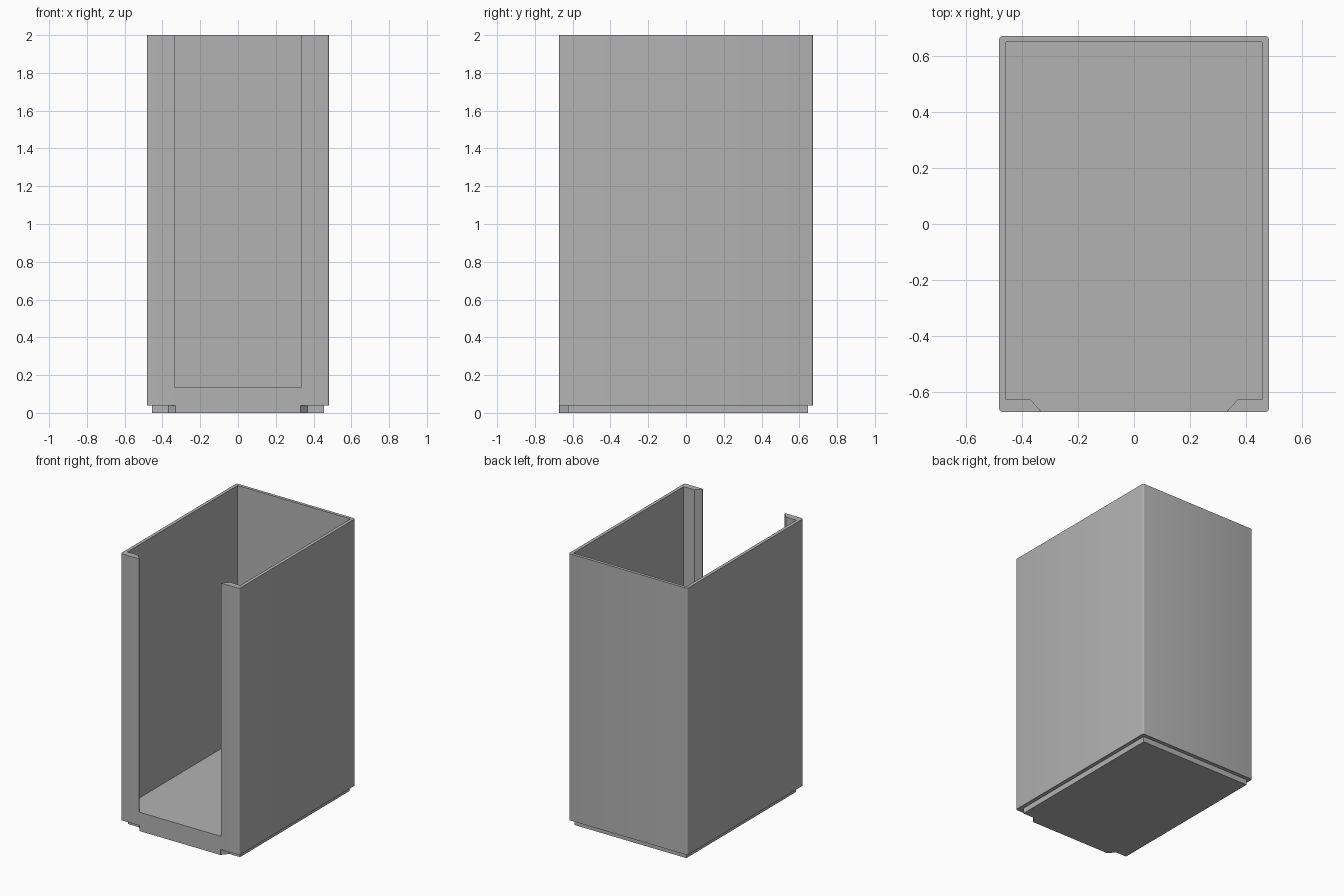
import bpy, bmesh, math

if "Cube" in bpy.data.objects:
    bpy.data.objects.remove(bpy.data.objects["Cube"])

HX, HY, R = 0.483, 0.673, 0.012   # half width, half depth, corner radius

grey = bpy.data.materials.new("plain grey")
grey.diffuse_color = (0.45, 0.45, 0.45, 1)
grey.use_nodes = True
grey.node_tree.nodes["Principled BSDF"].inputs["Base Color"].default_value = grey.diffuse_color


def prism(name, outline, z0, z1):
    """Extrude a flat outline from z0 up to z1."""
    bm = bmesh.new()
    base = bm.faces.new([bm.verts.new((x, y, z0)) for x, y in outline])
    top = bmesh.ops.extrude_face_region(bm, geom=[base])["geom"]
    bmesh.ops.translate(bm, vec=(0, 0, z1 - z0),
                        verts=[v for v in top if isinstance(v, bmesh.types.BMVert)])
    bmesh.ops.recalc_face_normals(bm, faces=bm.faces)
    mesh = bpy.data.meshes.new(name)
    bm.to_mesh(mesh)
    bm.free()
    mesh.materials.append(grey)
    obj = bpy.data.objects.new(name, mesh)
    bpy.context.collection.objects.link(obj)
    return obj


def mirrored(half):
    """Complete an outline given its right half, front to back."""
    return half + [(-x, y) for x, y in reversed(half)]


def cut(obj, cutter):
    mod = obj.modifiers.new("cut", "BOOLEAN")
    mod.operation, mod.solver, mod.object = "DIFFERENCE", "EXACT", cutter
    bpy.context.view_layer.objects.active = obj
    bpy.ops.object.modifier_apply(modifier=mod.name)
    bpy.data.objects.remove(cutter)


# Rounded outer block
right = []
for cy, start in ((-HY + R, -90), (HY - R, 0)):
    for i in range(5):
        a = math.radians(start + i * 22.5)
        right.append((HX - R + R * math.cos(a), cy + R * math.sin(a)))
case = prism("open_front_case", mirrored(right), 0, 2)

# Cavity, narrowing through a chamfer to the front opening
cavity = mirrored([(0.335, -0.8), (0.335, -0.668), (0.372, -0.628),
                   (0.459, -0.628), (0.459, 0.651)])
cut(case, prism("cavity_cutter", cavity, 0.138, 2.2))

# Step around the base, leaving a foot that nests into the cavity below
inner = [(0.33, -0.8), (0.33, -0.67), (0.367, -0.626), (0.455, -0.626), (0.455, 0.645)]
step = mirrored(inner) + [(-0.7, -0.8), (-0.7, 0.9), (0.7, 0.9), (0.7, -0.8)]
cut(case, prism("foot_step_cutter", step, -0.2, 0.04))

# Smooth only the rounded corners
bpy.ops.object.select_all(action="DESELECT")
case.select_set(True)
bpy.context.view_layer.objects.active = case
bpy.ops.object.shade_smooth_by_angle(angle=math.radians(30))
